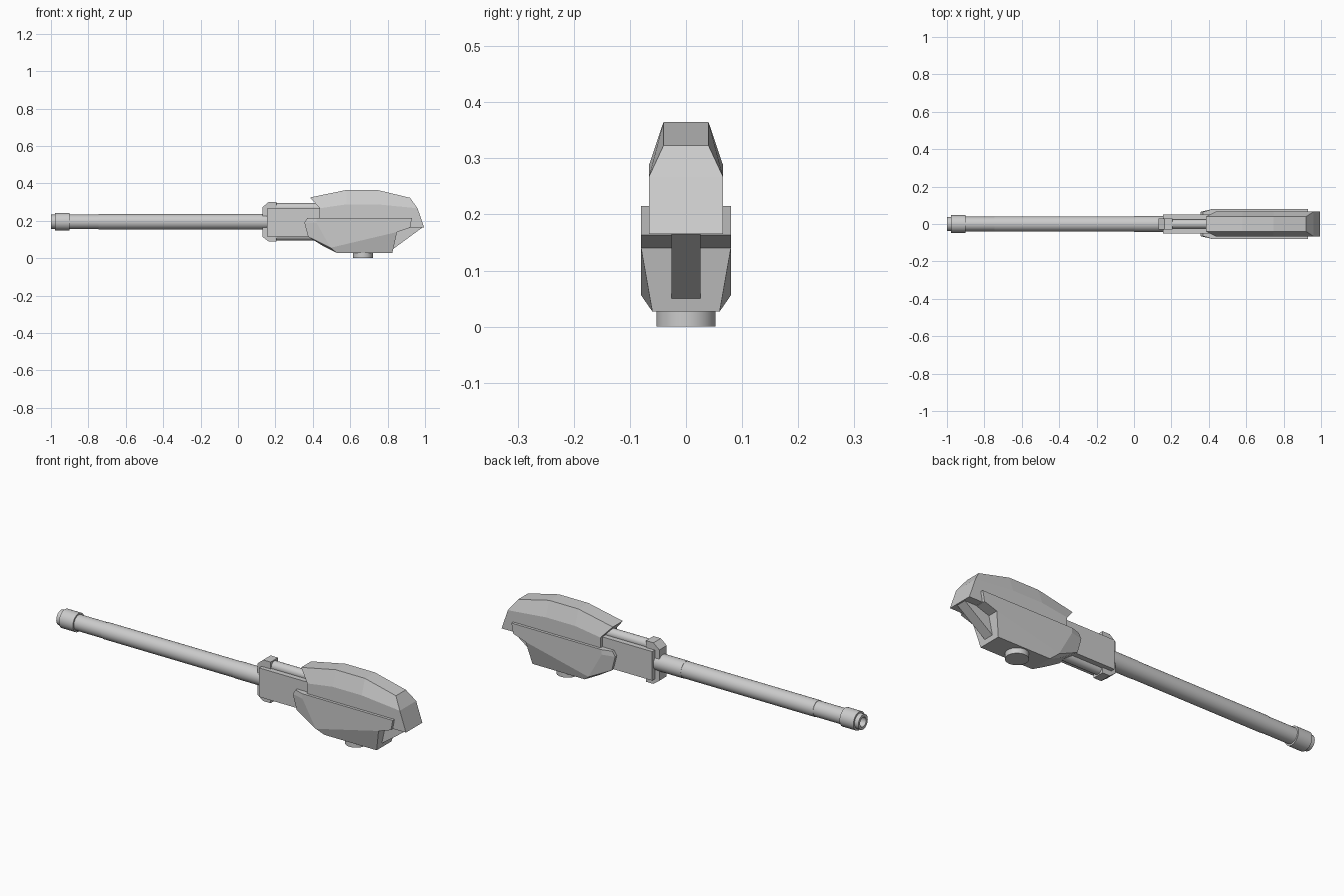
import bpy, bmesh, math

if "Cube" in bpy.data.objects:
    bpy.data.objects.remove(bpy.data.objects["Cube"])

AXIS_Z = 0.195


def finish(name, bm, smooth=False):
    bmesh.ops.recalc_face_normals(bm, faces=bm.faces)
    mesh = bpy.data.meshes.new(name)
    bm.to_mesh(mesh)
    bm.free()
    ob = bpy.data.objects.new(name, mesh)
    bpy.context.collection.objects.link(ob)
    if smooth:
        bpy.ops.object.select_all(action='DESELECT')
        bpy.context.view_layer.objects.active = ob
        ob.select_set(True)
        bpy.ops.object.shade_smooth_by_angle(angle=math.radians(35))
    return ob


def loft(name, stations):
    """Symmetric hull: each station lists (x, z, half_width) from top to bottom."""
    bm = bmesh.new()
    rows = [[[bm.verts.new((x, s * w, z)) for x, z, w in st] for s in (-1, 1)]
            for st in stations]
    n = len(stations[0])
    for a, b in zip(rows, rows[1:]):
        for s in (0, 1):
            for i in range(n - 1):
                bm.faces.new((a[s][i], a[s][i + 1], b[s][i + 1], b[s][i]))
        for i in (0, n - 1):
            bm.faces.new((a[0][i], b[0][i], b[1][i], a[1][i]))
    for r in (rows[0], rows[-1]):
        for i in range(n - 1):
            bm.faces.new((r[0][i], r[0][i + 1], r[1][i + 1], r[1][i]))
    return finish(name, bm)


def plate(name, profile, half):
    """Side profile (x, z) extruded across y."""
    bm = bmesh.new()
    a = [bm.verts.new((x, -half, z)) for x, z in profile]
    b = [bm.verts.new((x, half, z)) for x, z in profile]
    bm.faces.new(a)
    bm.faces.new(b)
    for i in range(len(a)):
        j = (i + 1) % len(a)
        bm.faces.new((a[i], a[j], b[j], b[i]))
    return finish(name, bm)


def lathe(name, profile, z0, sides=32):
    """Profile (x, radius) turned about a line parallel to x."""
    bm = bmesh.new()
    rings = [[bm.verts.new((x, r * math.cos(2 * math.pi * k / sides),
                            z0 + r * math.sin(2 * math.pi * k / sides)))
              for k in range(sides)] for x, r in profile]
    for a, b in zip(rings, rings[1:]):
        for k in range(sides):
            j = (k + 1) % sides
            bm.faces.new((a[k], a[j], b[j], b[k]))
    bm.faces.new(rings[0])
    bm.faces.new(rings[-1])
    return finish(name, bm, True)


# Barrel with hollow muzzle
lathe("barrel", [(-0.9, 0.024), (-1.0, 0.024), (-1.0, 0.038), (-0.978, 0.038),
                 (-0.978, 0.047), (-0.9, 0.047), (-0.9, 0.039), (-0.745, 0.039),
                 (-0.745, 0.041), (0.0, 0.041), (0.0, 0.0425), (0.25, 0.0425)], AXIS_Z)

# Gun cradle, recoil cylinders and front clamp
plate("gun_cradle", [(0.155, 0.117), (0.155, 0.265), (0.45, 0.265), (0.45, 0.117)], 0.051)
for label, z in (("upper", 0.27), ("lower", 0.12)):
    lathe(label + "_recoil_cylinder", [(0.17, 0.025), (0.48, 0.025)], z, 20)
plate("front_clamp", [(0.13, 0.115), (0.13, 0.272), (0.163, 0.3), (0.205, 0.3),
                      (0.205, 0.09), (0.163, 0.09)], 0.03)

# Upper turret shell
top = [(0.385, 0.325), (0.58, 0.365), (0.745, 0.365), (0.92, 0.323)]
ridge = [(0.437, 0.267), (0.58, 0.288), (0.745, 0.288), (0.96, 0.267)]
base = [(0.437, 0.165), (0.58, 0.165), (0.745, 0.165), (0.995, 0.165)]
loft("upper_shell", [[(*t, 0.04), (*r, 0.066), (*b, 0.066)]
                     for t, r, b in zip(top, ridge, base)])

# Lower turret hull
loft("lower_hull", [
    [(0.37, 0.215, 0.065), (0.355, 0.19, 0.065), (0.375, 0.115, 0.063), (0.46, 0.062, 0.05)],
    [(0.42, 0.215, 0.08), (0.42, 0.19, 0.08), (0.495, 0.056, 0.08), (0.53, 0.027, 0.06)],
    [(0.93, 0.215, 0.08), (0.92, 0.163, 0.08), (0.85, 0.14, 0.08), (0.825, 0.027, 0.06)]])

# Rear brace and turntable
plate("rear_brace", [(0.99, 0.167), (0.83, 0.05), (0.8, 0.05), (0.8, 0.167)], 0.026)
bm = bmesh.new()
bmesh.ops.create_cone(bm, cap_ends=True, segments=32, radius1=0.053, radius2=0.053, depth=0.04)
bmesh.ops.translate(bm, verts=bm.verts, vec=(0.668, 0, 0.02))
finish("turntable", bm, True)
